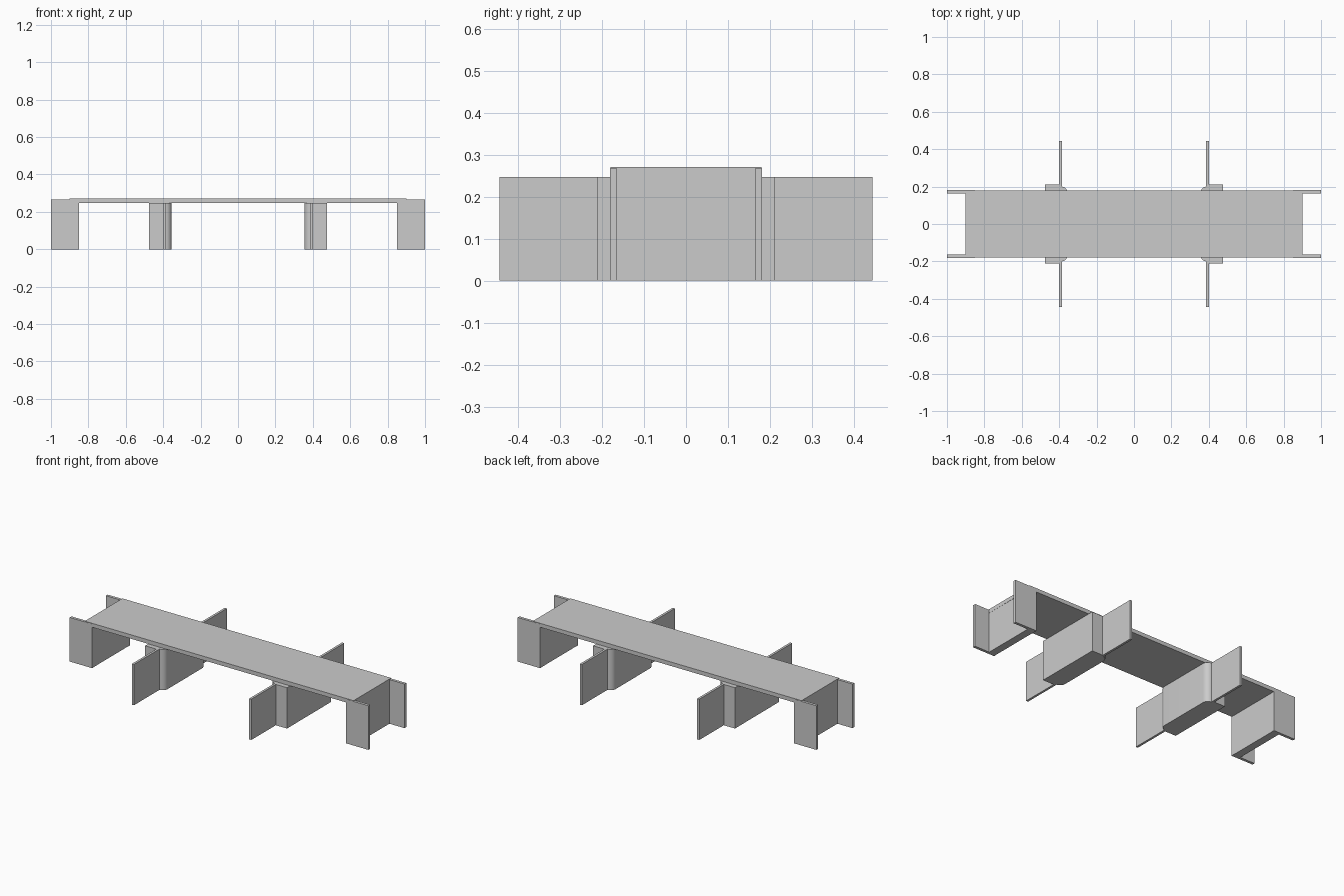
import bpy, bmesh, math

if "Cube" in bpy.data.objects:
    bpy.data.objects.remove(bpy.data.objects["Cube"])


def prism(name, outline, z0, z1):
    """Extrude a plan outline from z0 up to z1."""
    bm = bmesh.new()
    face = bm.faces.new([bm.verts.new((x, y, z0)) for x, y in outline])
    ext = bmesh.ops.extrude_face_region(bm, geom=[face])
    top = [v for v in ext["geom"] if isinstance(v, bmesh.types.BMVert)]
    bmesh.ops.translate(bm, verts=top, vec=(0, 0, z1 - z0))
    bmesh.ops.recalc_face_normals(bm, faces=bm.faces)
    mesh = bpy.data.meshes.new(name)
    bm.to_mesh(mesh)
    bm.free()
    obj = bpy.data.objects.new(name, mesh)
    bpy.context.collection.objects.link(obj)
    return obj


def rect(x0, x1, y0, y1):
    return [(x0, y0), (x1, y0), (x1, y1), (x0, y1)]


def mirrored_y(half):
    """Complete an outline whose listed half lies on +y."""
    return half + [(x, -y) for x, y in reversed(half)]


# Flat deck
prism("deck", rect(-0.9, 0.9, -0.18, 0.18), 0.247, 0.271)

# Plan of a middle support: rounded inner corners, thin fins, square outer corners
arc = [(0.39 - 0.035 * math.cos(a), 0.165 + 0.035 * math.sin(a))
       for a in (math.radians(8 * i) for i in range(11))]
support = arc + [(0.386, 0.2), (0.386, 0.444), (0.4, 0.444),
                 (0.4, 0.21), (0.475, 0.21)]

for side, s in (("left", -1), ("right", 1)):
    # End wall under the deck
    prism(f"{side}_end_wall", rect(s * 0.851, s * 0.899, -0.17, 0.17), 0, 0.25)

    # Side flanges projecting past the end wall
    for place, t in (("front", -1), ("back", 1)):
        prism(f"{side}_{place}_flange",
              rect(s * 0.85, s, t * 0.164, t * 0.181), 0, 0.267)

    # Middle support with fins
    obj = prism(f"{side}_middle_support",
                [(s * x, y) for x, y in mirrored_y(support)], 0, 0.247)
    bpy.ops.object.select_all(action='DESELECT')
    obj.select_set(True)
    bpy.context.view_layer.objects.active = obj
    bpy.ops.object.shade_smooth_by_angle(angle=math.radians(30))
